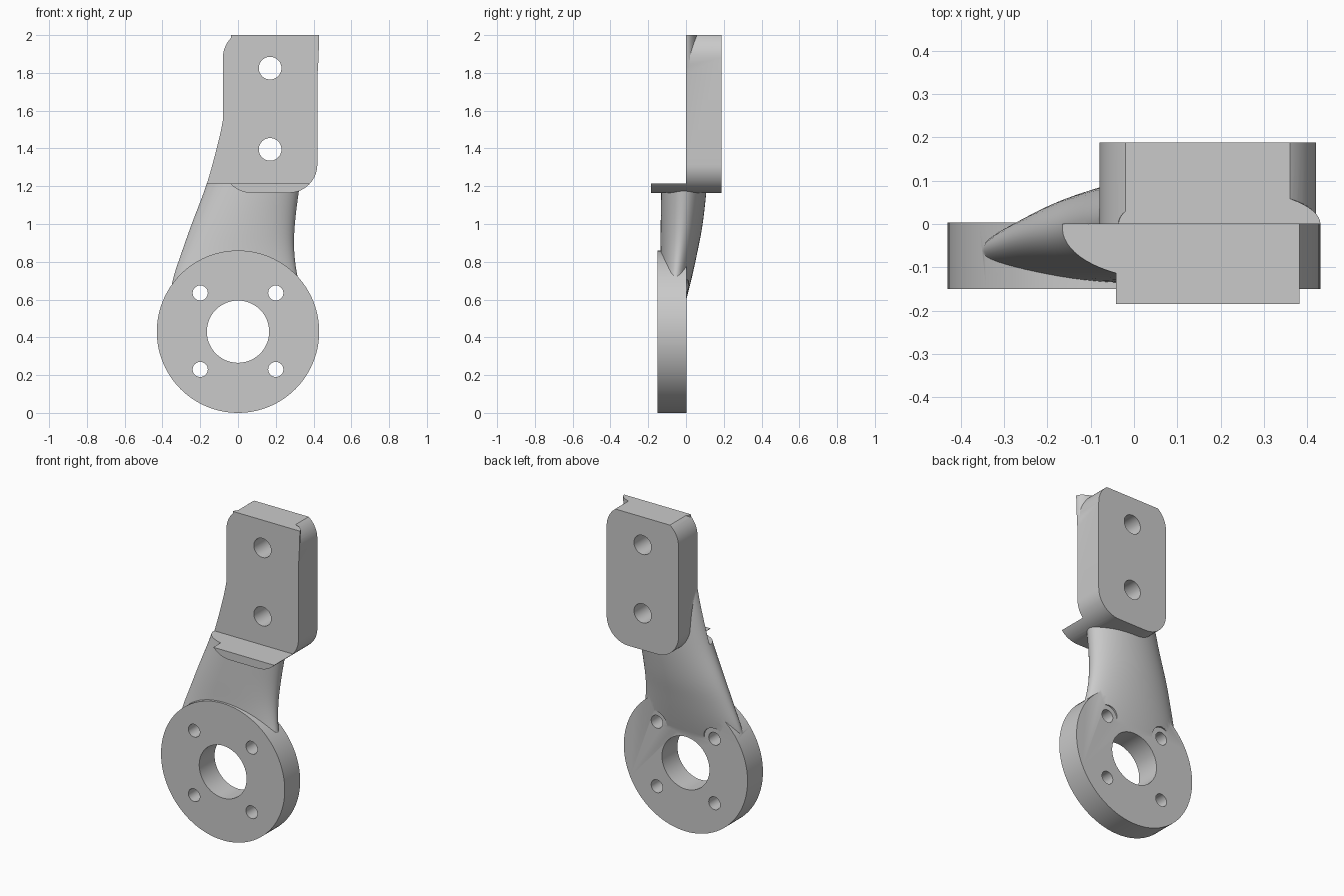
import bpy, bmesh, math
from mathutils import Vector

old = bpy.data.objects.get("Cube")
if old:
    bpy.data.objects.remove(old, do_unlink=True)

metal = bpy.data.materials.new("plain_grey")
metal.use_nodes = True
grey = (0.59, 0.59, 0.59, 1)
metal.diffuse_color = grey
metal.node_tree.nodes["Principled BSDF"].inputs["Base Color"].default_value = grey


def loft(name, rings):
    """Skin a list of equal-length point rings and cap both ends."""
    bm = bmesh.new()
    loops = [[bm.verts.new(p) for p in ring] for ring in rings]
    n = len(loops[0])
    for a, b in zip(loops, loops[1:]):
        for i in range(n):
            j = (i + 1) % n
            bm.faces.new((a[i], a[j], b[j], b[i]))
    bm.faces.new(loops[0][::-1])
    bm.faces.new(loops[-1])
    bmesh.ops.recalc_face_normals(bm, faces=bm.faces[:])
    mesh = bpy.data.meshes.new(name)
    bm.to_mesh(mesh)
    bm.free()
    mesh.materials.append(metal)
    obj = bpy.data.objects.new(name, mesh)
    bpy.context.collection.objects.link(obj)
    return obj


def arc(cx, cz, r, start, end, steps):
    angles = [math.radians(start + (end - start) * i / steps) for i in range(steps + 1)]
    return [(cx + r * math.cos(a), cz + r * math.sin(a)) for a in angles]


def extrude(name, profile, y0, y1):
    return loft(name, [[(x, y, z) for x, z in profile] for y in (y0, y1)])


def cylinder(name, x, z, r, y0, y1, sides=48):
    return extrude(name, arc(x, z, r, 0, 360, sides)[:-1], y0, y1)


def combine(target, tool, operation):
    """Apply a boolean and discard the tool part."""
    mod = target.modifiers.new(operation.lower(), 'BOOLEAN')
    mod.operation, mod.solver, mod.object = operation, 'EXACT', tool
    bpy.context.view_layer.objects.active = target
    bpy.ops.object.modifier_apply(modifier=mod.name)
    bpy.data.objects.remove(tool, do_unlink=True)


# Arm sections: height, centre x, centre y, half width, half depth
sections = [Vector(s) for s in (
    (0.54, 0.0, -0.082, 0.37, 0.068),
    (0.70, -0.013, -0.057, 0.333, 0.084),
    (0.85, 0.0, -0.038, 0.298, 0.098),
    (1.0, 0.028, -0.023, 0.273, 0.111),
    (1.2, 0.078, -0.01, 0.248, 0.12),
    (1.4, 0.123, 0.0, 0.236, 0.12),
    (1.55, 0.153, 0.0, 0.233, 0.115),
    (1.78, 0.187, 0.0, 0.233, 0.1),
    (2.05, 0.199, 0.0, 0.233, 0.077))]


def smooth_sections(points, steps=5):
    padded = [2 * points[0] - points[1]] + points + [2 * points[-1] - points[-2]]
    for a, b, c, d in zip(padded, padded[1:], padded[2:], padded[3:]):
        for i in range(steps):
            t = i / steps
            yield (b * 2 + (c - a) * t + (a * 2 - b * 5 + c * 4 - d) * t**2
                   + (b * 3 - a - c * 3 + d) * t**3) / 2
    yield points[-1]


unit_circle = arc(0, 0, 1, 0, 360, 64)[:-1]
bracket = loft("mounting_bracket", [
    [(cx + rx * u, cy + ry * v, z) for u, v in unit_circle]
    for z, cx, cy, rx, ry in smooth_sections(sections)])

# Rounded upper plate
corners = ((0.27, 1.88, 0), (0.07, 1.88, 90), (0.07, 1.315, 180), (0.27, 1.315, 270))
outline = [p for x, z, a in corners for p in arc(x, z, 0.15, a, a + 90, 14)]
combine(bracket, extrude("upper_plate", outline, -0.185, 0.188), 'UNION')

# One stepped cut leaves the thin front ledge and the flat top
step = ((-1, 1.215), (0, 1.215), (0, 2), (1, 2), (1, 3), (-1, 3))
combine(bracket, loft("stepped_trim", [[(x, y, z) for y, z in step] for x in (-1, 1)]),
        'DIFFERENCE')

# Clearance for bolt heads on the back of the arm
for x in (-0.2, 0.2):
    combine(bracket, cylinder("bolt_clearance", x, 0.635, 0.07, -0.02, 0.4), 'DIFFERENCE')

# Round flange
combine(bracket, cylinder("flange", 0, 0.43, 0.43, -0.15, 0.003, 96), 'UNION')

# Through holes: centre bore, flange bolts, plate bolts
holes = [(0, 0.43, 0.165)]
holes += [(x, z, 0.04) for x in (-0.2, 0.2) for z in (0.23, 0.635)]
holes += [(0.17, z, 0.06) for z in (1.395, 1.825)]
for x, z, r in holes:
    combine(bracket, cylinder("hole", x, z, r, -0.5, 0.5), 'DIFFERENCE')

bpy.ops.object.select_all(action='DESELECT')
bracket.select_set(True)
bpy.context.view_layer.objects.active = bracket
bpy.ops.object.shade_smooth_by_angle(angle=math.radians(30))
